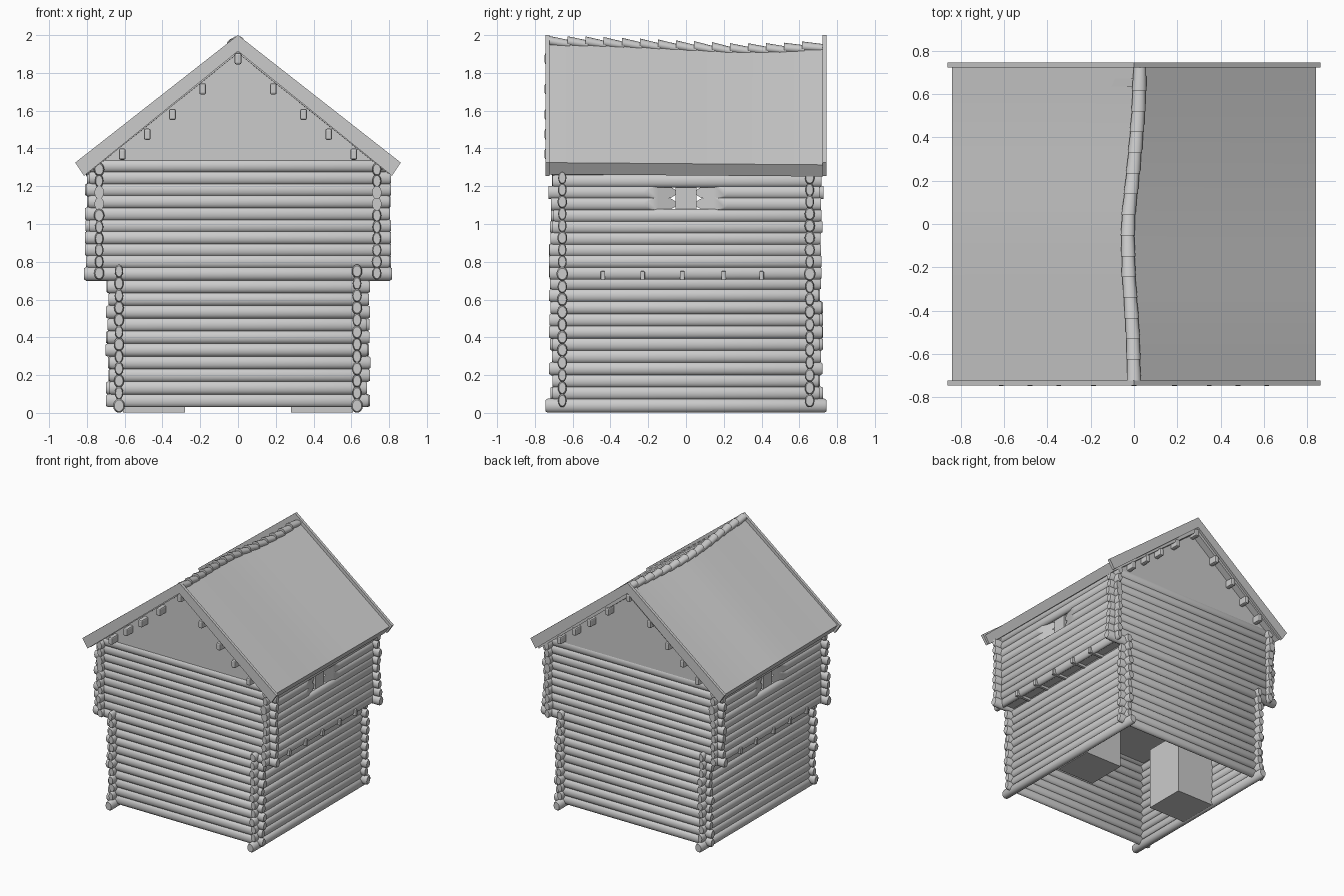
import bpy, bmesh, math, random

random.seed(4)
cube = bpy.data.objects.get("Cube")
if cube:
    bpy.data.objects.remove(cube)

GREY = (0.6, 0.6, 0.6, 1)
wood = bpy.data.materials.new("weathered_grey")
wood.use_nodes = True
wood.diffuse_color = GREY
wood.node_tree.nodes["Principled BSDF"].inputs["Base Color"].default_value = GREY


def loft(bm, sections):
    """Skin a row of equal closed outlines and cap both ends."""
    rings = [[bm.verts.new(p) for p in s] for s in sections]
    n = len(rings[0])
    for a, b in zip(rings, rings[1:]):
        for i in range(n):
            j = (i + 1) % n
            bm.faces.new((a[i], a[j], b[j], b[i]))
    bm.faces.new(rings[0])
    bm.faces.new(rings[-1])


def finish(name, bm, smooth=False, bevel=0):
    bmesh.ops.recalc_face_normals(bm, faces=bm.faces)
    mesh = bpy.data.meshes.new(name)
    bm.to_mesh(mesh)
    bm.free()
    mesh.materials.append(wood)
    ob = bpy.data.objects.new(name, mesh)
    bpy.context.collection.objects.link(ob)
    if bevel:
        mod = ob.modifiers.new("Bevel", "BEVEL")
        mod.width, mod.segments = bevel, 2
    if smooth:
        bpy.ops.object.select_all(action="DESELECT")
        bpy.context.view_layer.objects.active = ob
        ob.select_set(True)
        bpy.ops.object.shade_smooth_by_angle(angle=math.radians(50))
    return ob


def box(bm, x0, x1, y0, y1, z0, z1):
    loft(bm, [[(x, y0, z0), (x, y1, z0), (x, y1, z1), (x, y0, z1)] for x in (x0, x1)])


def log(bm, axis, pos, z, start, end, rx=0.025, rz=0.036, splay=0):
    """Oval log along an axis; splay slants its end for a window opening."""
    out = math.copysign(1, pos)
    length = end - start
    stations = (0, 0.012 / length, 1 - 0.012 / length, 1)
    sections = []
    for t in stations:
        size = 0.8 if t in (0, 1) and not splay else 1
        ring = []
        for i in range(14):
            a = math.tau * i / 14
            d, h = rx * size * math.cos(a), rz * size * math.sin(a)
            s = start + length * t
            if splay > 0 and t >= 0.5 or splay < 0 and t < 0.5:
                s -= splay * (d * out / rx)
            ring.append((pos + d, s, z + h) if axis == "y" else (s, pos + d, z + h))
        sections.append(ring)
    loft(bm, sections)


def wall(name, axis, pos, first, pitch, count, reach, sill=None, window=()):
    bm = bmesh.new()
    for k in range(count):
        z = first + pitch * k
        a, b = (reach + random.uniform(-0.012, 0.012) for _ in range(2))
        rx = 0.025 + random.uniform(-0.003, 0.003)
        if k in window:
            log(bm, axis, pos, z, -a, -0.13, splay=0.08)
            log(bm, axis, pos, z, 0.13, b, splay=-0.08)
        else:
            log(bm, axis, pos, z, -a, b, rx)
    if sill:
        log(bm, axis, pos, sill[0], -sill[1], sill[1], 0.031, 0.038)
    return finish(name, bm, True)


# Log walls of both storeys
for s, side in ((1, "left"), (-1, "right")):
    wall("lower_wall_" + side, "y", s * 0.63, 0.105, 0.0645, 11, 0.715, sill=(0.038, 0.745))
    wall("upper_wall_" + side, "y", s * 0.735, 0.74, 0.061, 10, 0.715, window=(6, 7))
    # Closed end of the splayed window
    bm = bmesh.new()
    xs = sorted((s * 0.70, s * 0.725))
    box(bm, *xs, -0.055, 0.055, 1.075, 1.197)
    finish("window_panel_" + side, bm)
    # Joist ends carrying the overhang
    bm = bmesh.new()
    xs = sorted((s * 0.55, s * 0.775))
    for y in (-0.44, -0.23, -0.02, 0.2, 0.4):
        box(bm, *xs, y - 0.012, y + 0.012, 0.703, 0.75)
    finish("overhang_joists_" + side, bm, bevel=0.004)
    # Square pier inside the lower storey
    bm = bmesh.new()
    xs = sorted((s * 0.28, s * 0.61))
    box(bm, *xs, -0.15, 0.18, 0.003, 0.5)
    finish("inner_pier_" + side, bm)

for s, end in ((-1, "front"), (1, "back")):
    wall("lower_wall_" + end, "x", s * 0.655, 0.065, 0.067, 10, 0.69)
    wall("upper_wall_" + end, "x", s * 0.655, 0.8, 0.0635, 9, 0.8, sill=(0.736, 0.815))
    # Flat gable
    bm = bmesh.new()
    loft(bm, [[(-0.76, y, 1.31), (0.76, y, 1.31), (0, y, 1.93)]
              for y in (s * 0.635, s * 0.672)])
    finish("gable_" + end, bm)
    # Bargeboards along the roof edge
    bm = bmesh.new()
    half = [(0.862, 1.325), (0.815, 1.255)]
    outline = [(0, 2.0)] + half + [(0, 1.915)] + [(-x, z) for x, z in reversed(half)]
    loft(bm, [[(x, y, z) for x, z in outline] for y in (s * 0.722, s * 0.745)])
    finish("bargeboards_" + end, bm)

# Floor of the upper storey
bm = bmesh.new()
box(bm, -0.73, 0.73, -0.65, 0.65, 0.722, 0.738)
finish("upper_floor", bm)

# Purlins showing under the roof at both gables
bm = bmesh.new()
for x, z in ((0, 1.875), (0.187, 1.715), (0.347, 1.58), (0.48, 1.475), (0.613, 1.37)):
    for sx in ({x, -x} if x else {0}):
        box(bm, sx - 0.018, sx + 0.018, -0.748, 0.74, z - 0.03, z + 0.03)
finish("purlins", bm, bevel=0.01)

# Sagging, slightly crooked ridge line: y, x, z
RIDGE = ((-0.74, 0, 1.965), (-0.5, -0.005, 1.962), (-0.25, -0.024, 1.952), (0, -0.03, 1.94),
         (0.25, -0.003, 1.926), (0.5, 0.02, 1.928), (0.74, 0.028, 1.945))


def ridge(y):
    for a, b in zip(RIDGE, RIDGE[1:]):
        if y <= b[0]:
            break
    t = (y - a[0]) / (b[0] - a[0])
    return a[1] + t * (b[1] - a[1]), a[2] + t * (b[2] - a[2])


# Roof panels
bm = bmesh.new()
sections = []
for i in range(13):
    y = -0.725 + 1.45 * i / 12
    rx, rz = ridge(y)
    eave = 1.325 - 0.008 * (y + 0.72)
    sections.append([(rx, y, rz), (0.84, y, eave), (0.8, y, eave - 0.062), (0, y, rz - 0.06),
                     (-0.8, y, eave - 0.062), (-0.84, y, eave)])
loft(bm, sections)
finish("roof", bm, True)

# Overlapping ridge caps
bm = bmesh.new()
for i in range(15):
    y0 = -0.722 + 0.0955 * i
    sections = []
    for y, lift, r in ((y0, 0.004, 0.033), (min(y0 + 0.108, 0.722), -0.014, 0.029)):
        x, z = ridge(y)
        sections.append([(x + r * math.cos(math.tau * k / 12), y,
                          z + lift + r * 0.8 * math.sin(math.tau * k / 12)) for k in range(12)])
    loft(bm, sections)
finish("ridge_caps", bm, True)
